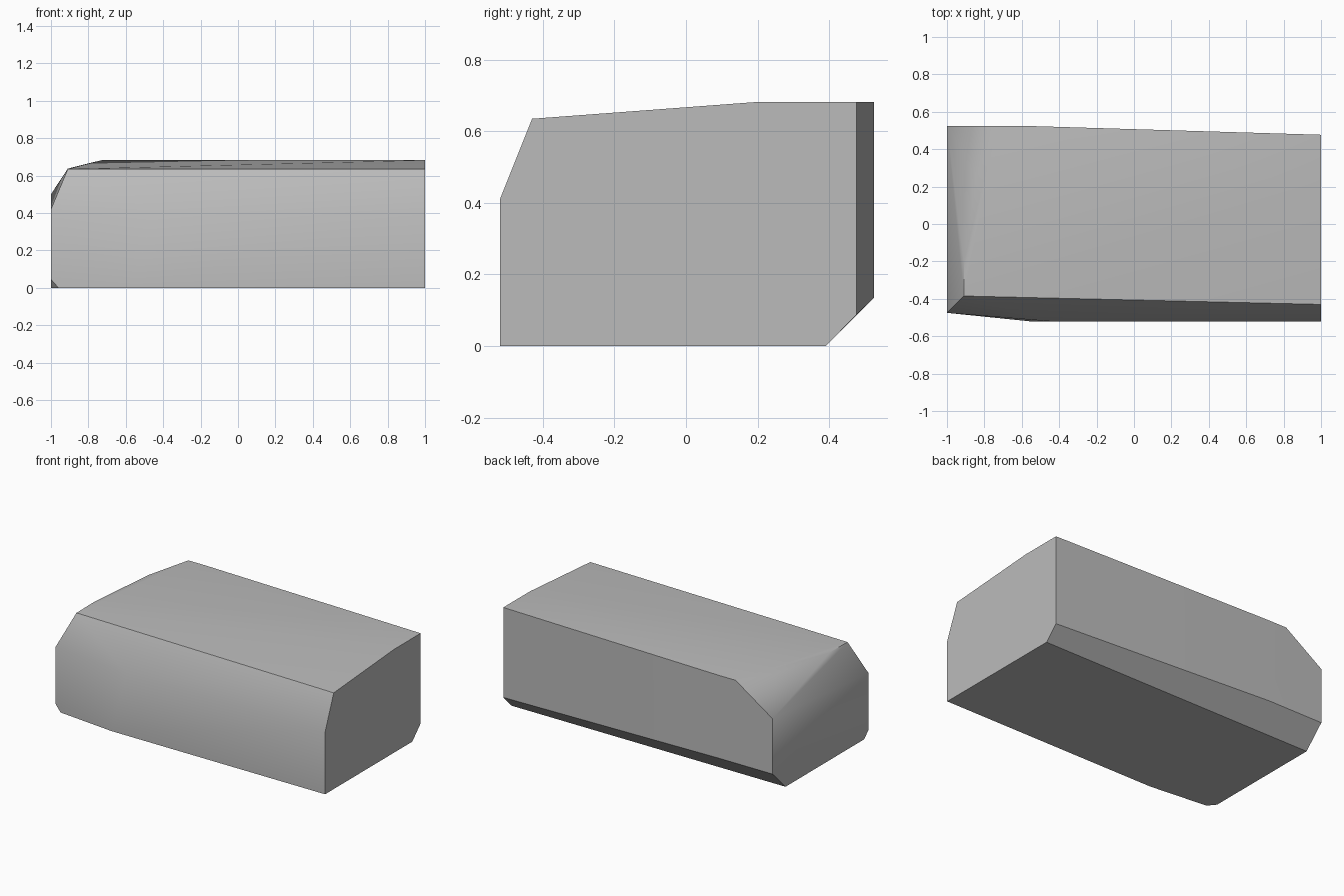
import bpy
import bmesh
import math

# Remove the default object
default_cube = bpy.data.objects.get("Cube")
if default_cube:
    bpy.data.objects.remove(default_cube, do_unlink=True)

# Corner outline of the full end, as (y, z)
full_end = [(-0.52, 0), (-0.52, 0.41), (-0.43, 0.635), (0.2, 0.682),
            (0.477, 0.682), (0.477, 0.088), (0.39, 0)]

# Corner outline of the tapered end, as (y, z)
tapered_end = [(-0.43, 0), (-0.475, 0.045), (-0.475, 0.42),
               (0.525, 0.5), (0.525, 0.135), (0.39, 0)]

# Upper rim of the bevel that slopes down to the tapered end
bevel_rim = [(-0.91, -0.385, 0.635), (-0.91, -0.2, 0.637),
             (-0.84, 0.265, 0.655), (-0.73, 0.525, 0.682)]

# Points where the long walls bend towards the tapered end
wall_bends = [(-0.96, -0.479, 0), (-0.56, -0.52, 0), (-0.45, -0.52, 0.41),
              (-0.6, 0.525, 0.682), (-0.6, 0.525, 0.135)]

# Single flat colour
grey = bpy.data.materials.new("plain_grey")
grey.use_nodes = True
colour = (0.5, 0.5, 0.5, 1)
grey.diffuse_color = colour
for node in grey.node_tree.nodes:
    if node.type == "BSDF_PRINCIPLED":
        node.inputs["Base Color"].default_value = colour

# Wrap the corners in a convex skin
bm = bmesh.new()
corners = [(1, y, z) for y, z in full_end]
corners += [(-1, y, z) for y, z in tapered_end]
corners += bevel_rim + wall_bends
for corner in corners:
    bm.verts.new(corner)
hull = bmesh.ops.convex_hull(bm, input=bm.verts)
unused = [g for g in hull["geom_interior"] if isinstance(g, bmesh.types.BMVert)]
bmesh.ops.delete(bm, geom=unused, context="VERTS")

# Merge triangles that lie in one plane
bmesh.ops.dissolve_limit(bm, angle_limit=math.radians(0.5),
                         verts=bm.verts, edges=bm.edges)
bmesh.ops.recalc_face_normals(bm, faces=bm.faces)

mesh = bpy.data.meshes.new("chamfered_block")
bm.to_mesh(mesh)
bm.free()
mesh.materials.append(grey)
block = bpy.data.objects.new("chamfered_block", mesh)
bpy.context.collection.objects.link(block)

# Blend the shallow bends and keep the hard edges
bpy.ops.object.select_all(action="DESELECT")
block.select_set(True)
bpy.context.view_layer.objects.active = block
bpy.ops.object.shade_smooth_by_angle(angle=math.radians(40))
